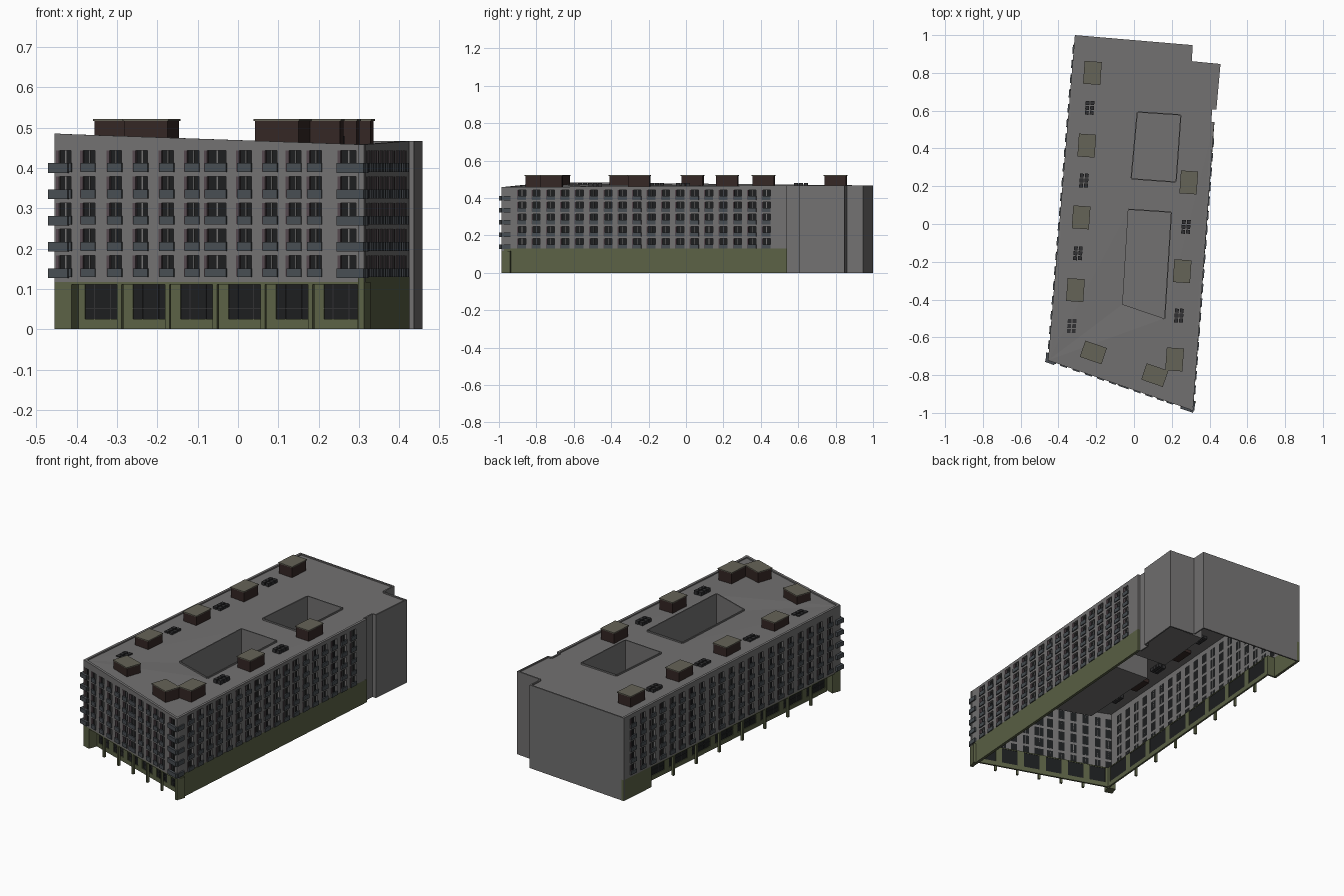
import bpy, bmesh
from math import radians, cos, sin
from mathutils import Vector

if "Cube" in bpy.data.objects:
    bpy.data.objects.remove(bpy.data.objects["Cube"])

COLORS = {
    "wall": (0.17, 0.166, 0.166), "olive": (0.105, 0.12, 0.06), "glass": (0.012, 0.013, 0.014),
    "slate": (0.065, 0.075, 0.085), "mauve": (0.09, 0.065, 0.075), "brown": (0.035, 0.02, 0.018),
    "cap": (0.13, 0.125, 0.095), "dark": (0.03, 0.03, 0.032),
}
mats = {}
for key, c in COLORS.items():
    mats[key] = bpy.data.materials.new(key)
    mats[key].diffuse_color = (*c, 1)

parts = {}


def part(name, mat):
    if name not in parts:
        parts[name] = (bmesh.new(), mat)
    return parts[name][0]


def hexa(bm, base, top):
    """Closed solid between two quads."""
    b = [bm.verts.new(p) for p in base]
    t = [bm.verts.new(p) for p in top]
    bm.faces.new(b[::-1])
    bm.faces.new(t)
    for i in range(4):
        j = (i + 1) % 4
        bm.faces.new((b[i], b[j], t[j], t[i]))


class Wall:
    """Local frame: u along the wall, d outward, z up."""
    def __init__(self, p, q):
        self.p, self.q = Vector(p[:2]), Vector(q[:2])
        self.t = (self.q - self.p).normalized()
        self.n = Vector((self.t.y, -self.t.x))
        self.L = (self.q - self.p).length
        self.zp, self.zq = p[2], q[2]

    def top(self, u):
        return self.zp + (self.zq - self.zp) * u / self.L

    def box(self, bm, u0, u1, d0, d1, z0, z1=None):
        uv = [(u0, d1), (u1, d1), (u1, d0), (u0, d0)]
        pts = [self.p + self.t * u + self.n * d for u, d in uv]
        zs = [self.top(u) if z1 is None else z1 for u, d in uv]
        hexa(bm, [(p.x, p.y, z0) for p in pts], [(p.x, p.y, z) for p, z in zip(pts, zs)])


# footprint, counterclockwise, with parapet heights
A = (-0.455, -0.722, 0.485)
B = (0.312, -0.987, 0.458)
D = (0.425, 0.54, 0.467)
C = (-0.313, 1.0, 0.467)
outline = [A, B, D, (0.41, 0.54, 0.467), (0.413, 0.605, 0.467), (0.436, 0.605, 0.467),
           (0.458, 0.847, 0.467), (0.306, 0.862, 0.467), (0.311, 0.947, 0.467), C]
T = 0.014
PITCH, SILL, HEAD = 0.0652, 0.131, 0.052


def facade(name, w, spans, zb):
    """Wall with five rows of recessed windows at the given (u0, u1) spans."""
    bm = part(name + "_upper_wall", "wall")
    zt = SILL + 4 * PITCH + HEAD
    w.box(bm, 0, w.L, -T, 0, zt)
    edges = [0] + [u for s in spans for u in s] + [w.L]
    for a, b in zip(edges[::2], edges[1::2]):
        w.box(bm, a, b, -T, 0, zb, zt)
    for a, b in spans:
        for r in range(5):
            z = SILL + r * PITCH
            w.box(bm, a, b, -T, 0, zb if r == 0 else z - PITCH + HEAD, z)
            w.box(part(name + "_window_glass", "glass"), a, b, -T, -T + 0.003, z, z + HEAD)
            m = (a + b) / 2
            w.box(part(name + "_mullions", "wall"), m - .0015, m + .0015, -T, -T + .006, z, z + HEAD)
            w.box(part(name + "_side_panels", "mauve"), a - .005, a + .003, -.008, .002, z, z + HEAD)
            w.box(part(name + "_window_rails", "slate"), a - .002, b + .002, -.002, .006, z - .002, z + .02)


front, right, left = Wall(A, B), Wall(B, D), Wall(C, A)

# upper facades
fx = [-.43, -.371, -.305, -.24, -.176, -.113, -.054, .017, .081, .14, .191, .268]
facade("front", front, [((x + .455) / .9455 - (.026 if i == 6 else .017),
                         (x + .455) / .9455 + (.026 if i in (6, 11) else .017))
                        for i, x in enumerate(fx)], 0.117)
facade("right", right, [(.11 + i * .0771 - .021, .11 + i * .0771 + .021) for i in range(18)], 0.13)
facade("left", left, [(.075 + i * .0785 - .02, .075 + i * .0785 + .02) for i in range(21)], 0.117)

# corner balconies wrapping both front corners
bm = part("corner_balconies", "slate")
for r in range(5):
    z = SILL + r * PITCH - .004
    front.box(bm, -.013, .038, 0, .013, z, z + .024)
    left.box(bm, left.L - .04, left.L + .01, 0, .013, z, z + .024)
    front.box(bm, front.L - .068, front.L + .004, 0, .012, z, z + .024)
    right.box(bm, 0, .05, 0, .008, z, z + .024)

# plain rear walls, down to the ground
bm = part("rear_walls", "wall")
for p, q in zip(outline[2:-1], outline[3:]):
    w = Wall(p, q)
    w.box(bm, 0, w.L, -.008, 0, 0)

# ground floor: flush on the right, recessed arcade on front and left
R = 0.05
base = part("ground_floor_wall", "olive")
glass = part("shop_windows", "glass")
posts = part("arcade_posts", "olive")
bars = part("shop_window_bars", "dark")
right.box(base, 0, right.L, -T, .001, 0, .13)


def arcade(w, u0, u1, n, sill):
    w.box(base, u0, u1, -R - .01, 0, .111, .117)
    step = (u1 - u0) / n
    w.box(base, u0, u1, -R - .01, -R, 0, sill)
    for i in range(n + 1):
        u = u0 + i * step
        w.box(base, max(u - .018, u0), min(u + .018, u1), -R - .01, -R, 0, .117)
        if 0 < i < n:
            w.box(posts, u - .006, u + .006, -.013, 0, 0, .117)
        if i < n:
            w.box(glass, u, u + step, -R - .008, -R - .004, sill, .112)
            w.box(bars, u, u + step, -R - .004, -R - .002, .05, .052)
            for k in (1, 2):
                v = u + step * k / 3
                w.box(bars, v - .001, v + .001, -R - .004, -R - .002, sill, .112)


arcade(front, .045, front.L - .015, 6, .025)
arcade(left, .22, left.L - .045, 8, .025)
front.box(base, 0, .045, -R, 0, 0, .117)
front.box(base, front.L - .016, front.L, -R, 0, 0, .117)
left.box(base, 0, .22, -T, 0, 0, .117)
left.box(base, .21, .22, -R - .01, 0, 0, .117)

# roof sheet with two courtyard openings
courts = [[(-.03, .075), (.195, .06), (.16, -.5), (-.06, -.425)],
          [(.02, .59), (.245, .575), (.22, .225), (-.012, .242)]]
bm = part("roof", "wall")


def loop(bm, pts):
    vs = [bm.verts.new(p) for p in pts]
    return vs, [bm.edges.new((vs[i], vs[(i + 1) % len(vs)])) for i in range(len(vs))]


ROOF = .46
edges = loop(bm, [(x, y, z - .007) for x, y, z in outline])[1]
for c in courts:
    edges += loop(bm, [(x, y, ROOF) for x, y in c])[1]
bmesh.ops.triangle_fill(bm, use_beauty=True, use_dissolve=False, edges=edges, normal=(0, 0, 1))

# courtyard shafts, floors and low rims
bm = part("courtyards", "wall")
rim = part("courtyard_rims", "wall")
for c in courts:
    lo = [bm.verts.new((x, y, .2)) for x, y in c]
    hi = [bm.verts.new((x, y, ROOF)) for x, y in c]
    bm.faces.new(lo[::-1])
    for i in range(4):
        j = (i + 1) % 4
        bm.faces.new((lo[i], lo[j], hi[j], hi[i]))
        w = Wall((*c[i], .468), (*c[j], .468))
        w.box(rim, 0, w.L, -.006, .0, ROOF - .004)


# roof huts: dark sides with paler caps
def turned_box(bm, x, y, sx, sy, z0, z1, ang):
    ca, sa = cos(radians(ang)), sin(radians(ang))
    pts = [(x + ca * i * sx / 2 - sa * j * sy / 2, y + sa * i * sx / 2 + ca * j * sy / 2)
           for i, j in ((-1, -1), (1, -1), (1, 1), (-1, 1))]
    hexa(bm, [(*p, z0) for p in pts], [(*p, z1) for p in pts])


huts = [(-.22, .80, -4), (-.25, .415, -4), (-.28, .035, -4), (-.31, -.35, -4), (.215, -.717, -4),
        (.255, -.25, -4), (.29, .22, -4), (-.215, -.68, 71), (.11, -.80, 71)]
for x, y, a in huts:
    turned_box(part("roof_huts", "brown"), x, y, .085, .115, .45, .517, a)
    turned_box(part("roof_hut_caps", "cap"), x, y, .091, .121, .517, .522, a)

# clusters of six small roof vents
bm = part("roof_vents", "dark")
for x, y in [(-.235, .615), (-.265, .23), (-.297, -.155), (-.33, -.54), (.275, -.015), (.238, -.485)]:
    for i in (-.5, .5):
        for j in (-1, 0, 1):
            turned_box(bm, x + i * .026 + j * .002, y + j * .026, .02, .021, .45, .479, -4)

for name, (bm, mat) in parts.items():
    bmesh.ops.recalc_face_normals(bm, faces=bm.faces)
    me = bpy.data.meshes.new(name)
    bm.to_mesh(me)
    bm.free()
    me.materials.append(mats[mat])
    bpy.context.collection.objects.link(bpy.data.objects.new(name, me))

for m in bpy.data.materials:
    if m.users and not m.is_grease_pencil:
        m.use_nodes = True
        m.node_tree.nodes["Principled BSDF"].inputs["Base Color"].default_value = m.diffuse_color
